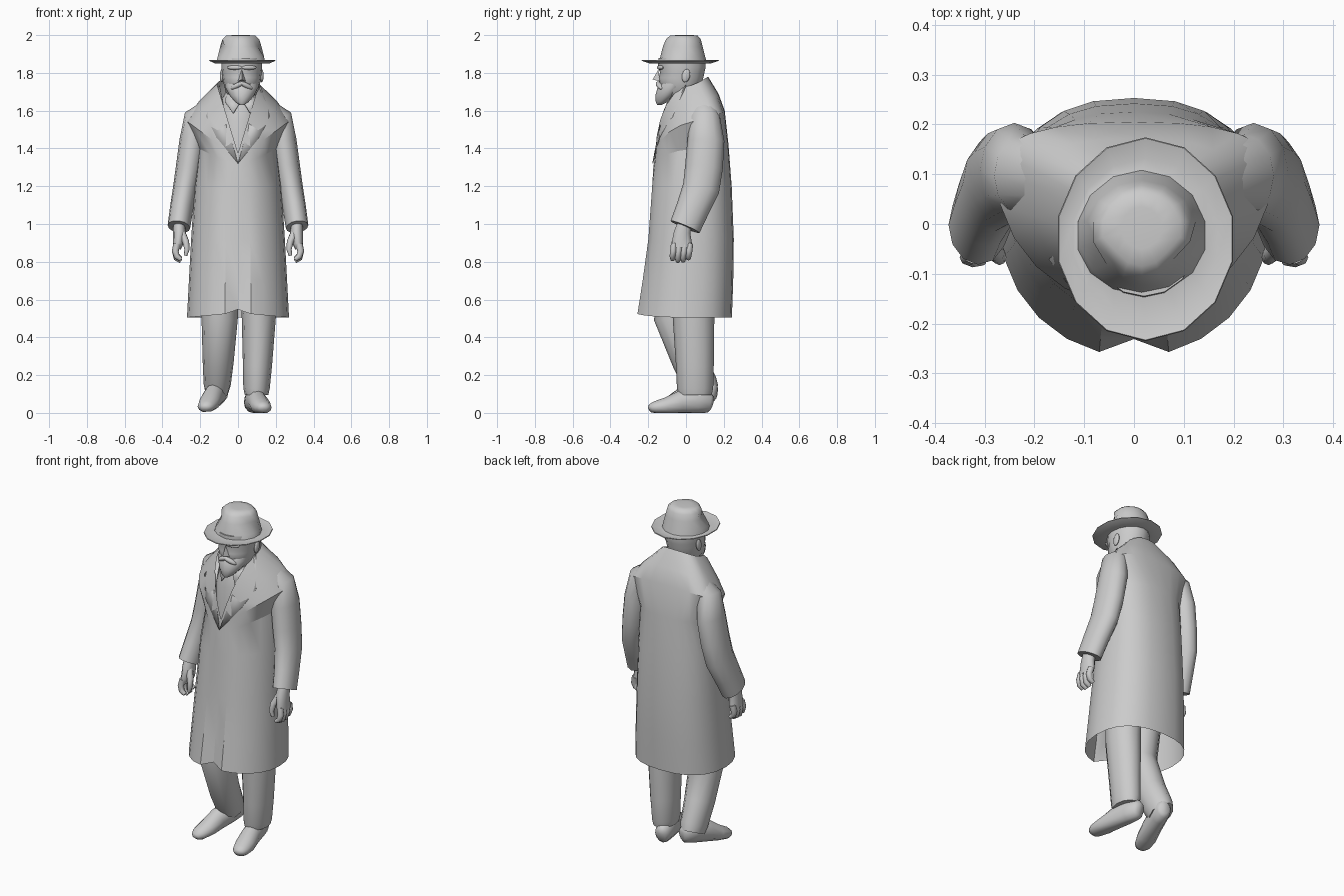
import bpy, bmesh
from math import sin, cos, pi, radians
from mathutils import Vector

HX = 0.02  # head centre in x


def finish(name, bm, angle=40):
    bmesh.ops.recalc_face_normals(bm, faces=bm.faces)
    me = bpy.data.meshes.new(name)
    bm.to_mesh(me)
    bm.free()
    ob = bpy.data.objects.new(name, me)
    bpy.context.collection.objects.link(ob)
    bpy.ops.object.select_all(action='DESELECT')
    ob.select_set(True)
    bpy.context.view_layer.objects.active = ob
    bpy.ops.object.shade_smooth_by_angle(angle=radians(angle))
    return ob


def loft(name, loops, cap_start=True, cap_end=True, angle=50):
    bm = bmesh.new()
    rows = [[bm.verts.new(p) for p in loop] for loop in loops]
    n = len(rows[0])
    for a, b in zip(rows, rows[1:]):
        for i in range(n):
            j = (i + 1) % n
            bm.faces.new((a[i], a[j], b[j], b[i]))
    if cap_start:
        bm.faces.new(rows[0])
    if cap_end:
        bm.faces.new(rows[-1])
    return finish(name, bm, angle)


def ring(zb, zs, zf, w, yb, ys, yf, dent=0.0, cx=0.0, n=24, square=1.0):
    """Loop with separate back, side and front heights and depths."""
    pts = []
    for i in range(n):
        a = 2 * pi * i / n
        s, c = sin(a), cos(a)
        if c >= 0:
            x = w * abs(s) ** square * (1 if s >= 0 else -1)
            y = ys + (yb - ys) * c ** square
            z = zs + (zb - zs) * c
        else:
            x, y = w * s, ys + (ys - yf) * c
            z = zs + (zf - zs) * (1 - abs(s))
        if i == n // 2:
            y += dent
            z += dent * 0.5
        pts.append((cx + x, y, z))
    return pts


def tube(name, path, n=10, side=1, floor=None, angle=50):
    """Path entries: x, y, z, x radius, depth radius."""
    ps = [Vector((p[0] * side, p[1], p[2])) for p in path]
    loops = []
    for k, p in enumerate(ps):
        t = (ps[min(k + 1, len(ps) - 1)] - ps[max(k - 1, 0)]).normalized()
        u = (Vector((1, 0, 0)) - t * t.x).normalized()
        v = t.cross(u)
        loop = []
        for i in range(n):
            a = 2 * pi * i / n
            q = p + u * cos(a) * path[k][3] + v * sin(a) * path[k][4]
            if floor is not None:
                q.z = max(q.z, floor)
            loop.append(q)
        loops.append(loop)
    return loft(name, loops, angle=angle)


def patch(name, pts, faces, thick=0.0):
    bm = bmesh.new()
    vs = [bm.verts.new(p) for p in pts]
    for f in faces:
        bm.faces.new([vs[i] for i in f])
    ob = finish(name, bm, 50)
    if thick:
        m = ob.modifiers.new("thickness", 'SOLIDIFY')
        m.thickness, m.offset = thick, 0
    return ob


def blob(name, loc, size, rot=(0, 0, 0)):
    bm = bmesh.new()
    bmesh.ops.create_uvsphere(bm, u_segments=10, v_segments=6, radius=1)
    ob = finish(name, bm)
    ob.location, ob.scale, ob.rotation_euler = loc, size, rot
    return ob


# long coat, hem to collar
coat = [
    (.505, .505, .53, .270, .243, .00, -.266, .035),
    (.70, .70, .70, .260, .250, .01, -.238, .026),
    (.92, .92, .92, .248, .253, .02, -.207, .016),
    (1.2, 1.2, 1.18, .230, .242, .05, -.188, .008),
    (1.42, 1.40, 1.30, .208, .225, .09, -.173, 0),
    (1.60, 1.55, 1.345, .278, .205, .11, -.166, 0),
    (1.69, 1.64, 1.36, .210, .172, .08, -.164, 0),
    (1.78, 1.735, 1.375, .110, .117, .03, -.161, 0),
]
loft("coat", [ring(*r, square=.82) for r in coat], False, False, 28)

# shirt filling the neckline, and the neck
tube("shirt", [(.0, -.05, 1.32, .09, .08), (.01, -.025, 1.54, .12, .095),
               (.015, .0, 1.66, .10, .085), (HX, .02, 1.71, .075, .07)], 14)
tube("neck", [(HX, .03, 1.60, .07, .07), (HX, .01, 1.78, .075, .075)], 12)

for s, side in ((-1, "left"), (1, "right")):
    # lapels and shirt collar points
    patch(side + "_lapel",
          [(s * .108 + .01, .0, 1.735), (s * .170, -.070, 1.57),
           (s * .115, -.140, 1.46), (s * .0, -.176, 1.32), (s * .058, -.136, 1.53)],
          [(0, 1, 4), (1, 2, 4), (2, 3, 4)], .005)
    patch(side + "_shirt_collar",
          [(HX + s * .075, -.03, 1.70), (HX + s * .005, -.095, 1.65),
           (HX + s * .045, -.122, 1.585), (HX + s * .09, -.07, 1.65)],
          [(0, 1, 2), (0, 2, 3)], .005)

    # sleeves
    tube(side + "_sleeve",
         [(.14, .09, 1.635, .04, .06), (.222, .10, 1.56, .066, .080),
          (.240, .105, 1.44, .070, .098), (.260, .095, 1.30, .069, .100),
          (.279, .08, 1.19, .065, .098), (.299, .035, 1.08, .062, .088),
          (.313, -.005, .985, .060, .083)], 12, s)

    # hands
    tube(side + "_palm",
         [(.312, -.005, 1.01, .030, .038), (.310, -.02, .955, .034, .046),
          (.316, -.022, .90, .029, .056), (.324, -.022, .87, .022, .054)], 10, s)
    for i in range(4):
        y = -.063 + i * .028
        drop = (.0, .010, .008, -.004)[i]
        tube(side + "_finger_%d" % (i + 1),
             [(.323, y, .895, .019, .017), (.332, y - .004, .857, .018, .017),
              (.324, y - .008, .828 - drop, .016, .016),
              (.302, y - .008, .812 - drop, .011, .012)], 8, s)
    tube(side + "_thumb",
         [(.298, -.035, .95, .022, .022), (.276, -.058, .905, .018, .018),
          (.270, -.067, .865, .014, .016), (.278, -.067, .832, .009, .009)], 8, s)

    # ears, brows and moustache
    blob(side + "_ear", (HX + s * .105, .0, 1.785), (.011, .022, .036), (radians(-12), 0, 0))
    blob(side + "_brow", (HX + s * .038, -.136, 1.828), (.044, .014, .012), (0, 0, s * .3))
    blob(side + "_moustache", (HX + s * .024, -.140, 1.733), (.042, .016, .014),
         (0, s * .45, s * .35))

# head
head = [(1.66, .055, .04, -.02, -.10), (1.70, .085, .065, -.03, -.128),
        (1.75, .098, .085, -.03, -.142), (1.775, .102, .092, -.03, -.145),
        (1.803, .105, .098, -.03, -.137), (1.83, .108, .104, -.03, -.150),
        (1.88, .108, .100, -.03, -.145)]
loft("head", [ring(z, z, z, w, b, m, f, cx=HX, n=16) for z, w, b, m, f in head])
patch("nose", [(HX, -.146, 1.818), (HX - .021, -.138, 1.755),
               (HX + .021, -.138, 1.755), (HX, -.177, 1.765)],
      [(0, 1, 3), (0, 3, 2), (1, 2, 3)])

# beard
beard = [(1.765, .093, .0, -.04, -.120), (1.725, .090, -.02, -.06, -.150),
         (1.68, .066, -.06, -.09, -.162), (1.645, .036, -.10, -.125, -.160),
         (1.63, .012, -.13, -.14, -.152)]
loft("beard", [ring(z, z, z, w, b, m, f, cx=HX, n=14) for z, w, b, m, f in beard])

# hat: dished brim, then a crown pinched at the front
hat = [(1.850, .105, .09, -.03, -.15), (1.851, .150, .135, -.03, -.195),
       (1.864, .180, .174, -.03, -.235), (1.868, .178, .172, -.03, -.233),
       (1.858, .148, .132, -.03, -.190), (1.862, .131, .108, -.025, -.142),
       (1.885, .126, .102, -.02, -.136), (1.94, .112, .088, -.018, -.122),
       (1.978, .100, .078, -.015, -.106), (1.997, .080, .062, -.01, -.085),
       (2.0, .040, .035, -.01, -.050)]
rows = []
for z, w, b, m, f in hat:
    row = ring(z, z, z, w, b, m, f, cx=HX + (.003 if w > .14 else -.005), n=14)
    if z > 1.93:
        row = [(HX + (x - HX) * (.8 if y < -.04 else 1), y, zz) for x, y, zz in row]
    rows.append(row)
loft("hat", rows, angle=50)

# trouser legs: one straight, one trailing
tube("right_trouser_leg", [(.10, .03, .80, .10, .11), (.11, .04, .50, .090, .11),
                           (.103, .047, .25, .077, .10), (.098, .048, .13, .070, .096),
                           (.098, .048, .095, .062, .088)], 12)
tube("left_trouser_leg", [(-.10, -.03, .80, .10, .10), (-.097, -.07, .50, .096, .10),
                          (-.105, .02, .27, .082, .092), (-.11, .08, .15, .072, .088),
                          (-.112, .098, .11, .062, .080)], 12)

# shoes
shoe = [(0, .142, .05, .025, .035), (0, .125, .055, .042, .055),
        (0, .06, .065, .050, .07), (0, -.03, .055, .052, .062),
        (0, -.11, .035, .056, .045), (0, -.17, .028, .046, .033),
        (0, -.193, .024, .030, .022), (0, -.20, .02, .015, .012)]
for name, loc, rot in (("right_shoe", (.098, 0, 0), (0, 0, radians(12))),
                       ("left_shoe", (-.122, .035, .035), (radians(10), 0, radians(-16)))):
    ob = tube(name, shoe, 12, floor=0.0, angle=65)
    ob.location, ob.rotation_euler = loc, rot
